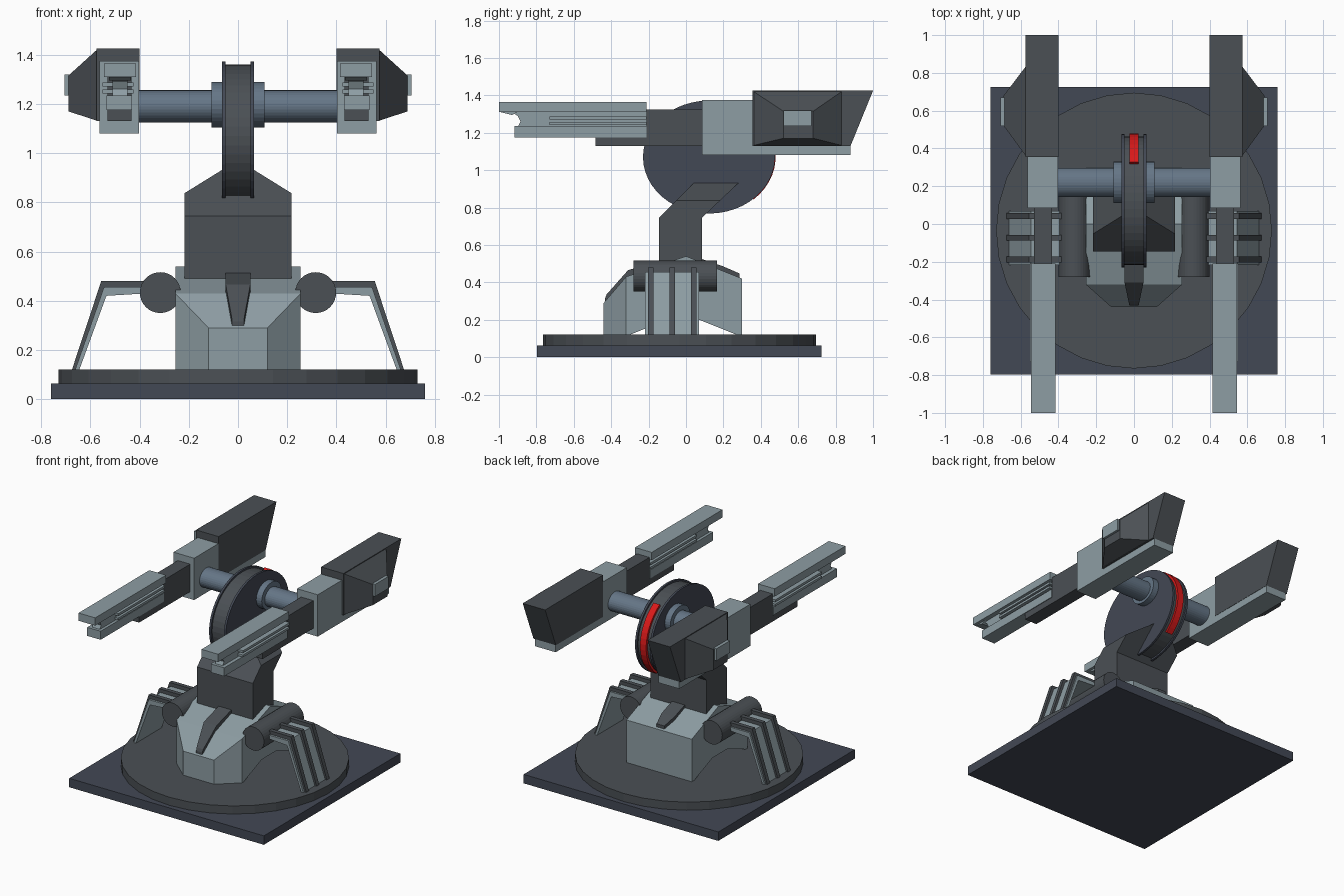
import bpy, bmesh, math
from mathutils import Vector

if "Cube" in bpy.data.objects:
    bpy.data.objects.remove(bpy.data.objects["Cube"])


def material(name, rgb):
    m = bpy.data.materials.new(name)
    m.diffuse_color = (*rgb, 1)
    m.use_nodes = True
    m.node_tree.nodes["Principled BSDF"].inputs["Base Color"].default_value = m.diffuse_color
    return m


DARK = material("dark_grey", (0.07, 0.08, 0.09))
LIGHT = material("light_grey", (0.27, 0.34, 0.37))
NAVY = material("navy", (0.055, 0.065, 0.09))
STEEL = material("steel_blue", (0.13, 0.18, 0.24))
RED = material("red", (0.7, 0.01, 0.01))


def finish(name, bm, mat, mirror=False):
    bmesh.ops.recalc_face_normals(bm, faces=bm.faces)
    me = bpy.data.meshes.new(name)
    bm.to_mesh(me)
    bm.free()
    me.materials.append(mat)
    ob = bpy.data.objects.new(name, me)
    bpy.context.collection.objects.link(ob)
    if mirror:
        ob.modifiers.new("mirror", 'MIRROR').use_mirror_merge = False
    return ob


def loft(name, rings, mat, mirror=False, cuts=()):
    """Solid through rings of matching points; cuts are (point, normal) planes."""
    bm = bmesh.new()
    vs = [[bm.verts.new(p) for p in r] for r in rings]
    n = len(vs[0])
    for a, b in zip(vs, vs[1:]):
        for i in range(n):
            j = (i + 1) % n
            bm.faces.new((a[i], a[j], b[j], b[i]))
    bm.faces.new(vs[0])
    bm.faces.new(vs[-1])
    for co, no in cuts:
        bmesh.ops.bisect_plane(bm, geom=bm.verts[:] + bm.edges[:] + bm.faces[:],
                               plane_co=co, plane_no=no, clear_outer=True)
        bmesh.ops.holes_fill(bm, edges=[e for e in bm.edges if e.is_boundary])
    return finish(name, bm, mat, mirror)


def side_prism(name, pts, x0, x1, mat, mirror=False, cuts=()):
    return loft(name, [[(x, y, z) for y, z in pts] for x in (x0, x1)], mat, mirror, cuts)


def front_prism(name, pts, y0, y1, mat, mirror=False):
    return loft(name, [[(x, y, z) for x, z in pts] for y in (y0, y1)], mat, mirror)


def box(name, x, y, z, mat, mirror=False):
    return side_prism(name, [(y[0], z[0]), (y[1], z[0]), (y[1], z[1]), (y[0], z[1])],
                      *x, mat, mirror)


def oval(cy, cz, ry, rz, n):
    return [(cy + ry * math.cos(2 * math.pi * i / n),
             cz + rz * math.sin(2 * math.pi * i / n)) for i in range(n)]


# Base plate and turntable
box("base_plate", (-0.76, 0.76), (-0.797, 0.725), (0, 0.063), NAVY)
loft("turntable", [[(x, y, z) for x, y in oval(0, -0.035, 0.73, 0.73, 32)]
                   for z in (0.063, 0.12)], DARK)

# Pedestal with arched underside and chamfered front corners
side_prism("pedestal",
           [(-0.44, 0.12), (-0.44, 0.29), (-0.32, 0.43), (0, 0.54), (0.3, 0.42),
            (0.3, 0.12), (0.27, 0.12), (0.07, 0.2), (-0.1, 0.2), (-0.3, 0.12)],
           -0.255, 0.255, LIGHT,
           cuts=[((s * 0.12, -0.44, 0), (s * 0.12, -0.135, 0)) for s in (1, -1)])


# Tapered clips on the front and rear slopes
def clip(name, path, thick):
    rings = []
    for y, z, w in path:
        rings.append([(-w, y, z - thick), (w, y, z - thick), (w, y, z), (-w, y, z)])
    loft(name, rings, DARK)


clip("front_clip", [(-0.14, 0.515, 0.05), (-0.31, 0.465, 0.05), (-0.425, 0.335, 0.026),
                    (-0.432, 0.315, 0.024)], 0.045)
clip("rear_clip", [(0.07, 0.53, 0.05), (0.2, 0.485, 0.05), (0.285, 0.448, 0.03)], 0.04)

# Side drums
front_prism("side_drum", oval(0.316, 0.433, 0.083, 0.083, 32), -0.28, 0.165, DARK, True)

# Bent side shields with raised ribs
front_prism("side_shield", [(0.37, 0.455), (0.545, 0.455), (0.662, 0.12), (0.645, 0.12),
                            (0.535, 0.42), (0.37, 0.43)], -0.218, 0.07, LIGHT, True)
for i, y in enumerate((-0.188, -0.073, 0.042)):
    front_prism(f"shield_rib_{i}", [(0.37, 0.48), (0.556, 0.48), (0.675, 0.12),
                                    (0.655, 0.12), (0.54, 0.45), (0.37, 0.45)],
                y - 0.015, y + 0.015, DARK, True)

# Leaning neck, tapered toward the top
side_prism("neck", [(-0.145, 0.47), (-0.145, 0.745), (0.045, 0.935), (0.285, 0.935),
                    (0.085, 0.745), (0.085, 0.47)], -0.218, 0.218, DARK,
           cuts=[((s * 0.218, 0, 0.837), (s * 0.098, 0, 0.158)) for s in (1, -1)])

# Pivot wheel: grooved core between two flanges
side_prism("wheel_core", oval(0.123, 1.07, 0.34, 0.29, 48), -0.052, 0.052, DARK)
side_prism("wheel_flange", oval(0.123, 1.07, 0.353, 0.302, 48), 0.05, 0.065, NAVY, True)

# Red strip around the rear of the wheel
rings = []
for i in range(15):
    a = math.radians(-48 + i * 103 / 14)
    c, s = math.cos(a), math.sin(a)
    rings.append([(x, 0.123 + (0.353 + d) * c, 1.07 + (0.302 + d) * s)
                  for x, d in ((-0.024, -0.03), (0.024, -0.03), (0.024, 0.003), (-0.024, 0.003))])
loft("red_strip", rings, RED)

# Axle and collar
side_prism("axle_collar", oval(0.22, 1.197, 0.11, 0.093, 32), 0.06, 0.108, STEEL, True)
side_prism("axle", oval(0.22, 1.19, 0.076, 0.066, 32), 0.1, 0.42, STEEL, True)

# Gun barrel: beam with side grooves, tip notched by setting back web and lower flange
box("barrel_top", (0.415, 0.545), (-1.0, -0.21), (1.31, 1.365), LIGHT, True)
side_prism("barrel_web", [(-0.93, 1.31), (-0.9, 1.29), (-0.885, 1.26), (-0.9, 1.23),
                          (-0.21, 1.23), (-0.21, 1.31)], 0.45, 0.51, LIGHT, True)
side_prism("barrel_tip_gusset", [(-1.0, 1.312), (-0.93, 1.295), (-0.9, 1.312)],
           0.435, 0.525, LIGHT, True)
box("barrel_bottom", (0.43, 0.535), (-0.918, -0.21), (1.175, 1.235), LIGHT, True)
for i, z in enumerate((1.25, 1.28)):
    box(f"barrel_rail_{i}", (0.425, 0.55), (-0.73, -0.21), (z - 0.008, z + 0.008), LIGHT, True)

# Receiver and under-barrel block
side_prism("receiver", [(-0.485, 1.13), (-0.485, 1.176), (-0.21, 1.176), (-0.21, 1.325),
                        (0.09, 1.325), (0.09, 1.13)], 0.433, 0.53, DARK, True)

# Breech block with lower rail running under the cowl
side_prism("breech", [(0.085, 1.08), (0.085, 1.375), (0.36, 1.375), (0.36, 1.135),
                      (0.88, 1.135), (0.88, 1.08)], 0.402, 0.563, LIGHT, True)

# Rear cowl with outer bulge and window
side_prism("cowl", [(0.355, 1.13), (0.355, 1.425), (1.0, 1.425), (0.88, 1.13)],
           0.4, 0.575, DARK, True)


def rect(x, y0, y1, z0, z1):
    return [(x, y0, z0), (x, y1, z0), (x, y1, z1), (x, y0, z1)]


loft("cowl_bulge", [rect(0.57, 0.356, 0.838, 1.131, 1.424),
                    rect(0.69, 0.52, 0.68, 1.17, 1.315)], DARK, True)
box("cowl_window", (0.66, 0.706), (0.52, 0.67), (1.235, 1.32), LIGHT, True)
